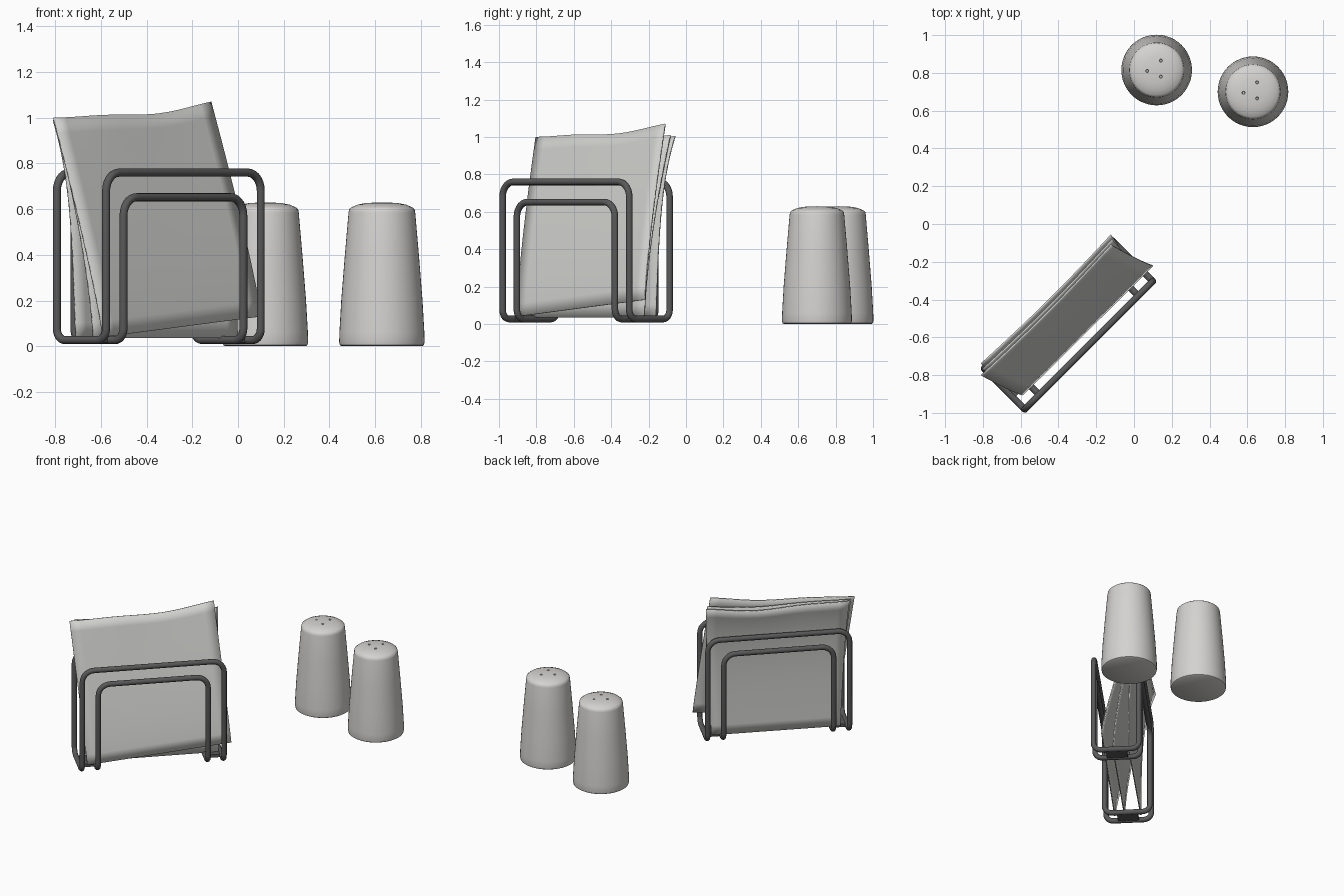
import bpy, bmesh, math
from mathutils import Vector

if "Cube" in bpy.data.objects:
    bpy.data.objects.remove(bpy.data.objects["Cube"])


def material(name, c):
    m = bpy.data.materials.new(name)
    m.diffuse_color = (*c, 1)
    m.use_nodes = True
    m.node_tree.nodes["Principled BSDF"].inputs["Base Color"].default_value = m.diffuse_color
    return m


metal = material("dark_metal", (0.10, 0.10, 0.10))
ceramic = material("ceramic_white", (0.66, 0.65, 0.63))
paper = material("napkin_white", (0.64, 0.64, 0.62))
K = math.sqrt(0.5)


# Holder frame of reference: u along its width, n toward its front
def place(u, n, z):
    return Vector(((u + n) * K, (u - n) * K, z))


def mesh_object(name, bm, mat, smooth=True):
    bmesh.ops.recalc_face_normals(bm, faces=bm.faces)
    me = bpy.data.meshes.new(name)
    bm.to_mesh(me)
    bm.free()
    me.materials.append(mat)
    ob = bpy.data.objects.new(name, me)
    bpy.context.collection.objects.link(ob)
    if smooth:
        bpy.ops.object.select_all(action='DESELECT')
        ob.select_set(True)
        bpy.context.view_layer.objects.active = ob
        bpy.ops.object.shade_smooth_by_angle(angle=math.radians(40))
    return ob


# Wire loops: front arch, across the bottom, back arch, across the bottom
NF, NB, ZB, UC = 0.285, -0.02, 0.027, -0.623


def wire(name, half, top, r_top, r_bot):
    a, b = UC - half, UC + half
    keys = [(a, NF, ZB), (a, NF, top), (b, NF, top), (b, NF, ZB),
            (b, NB, ZB), (b, NB, top), (a, NB, top), (a, NB, ZB)]
    pts = [place(*k) for k in keys]
    path = []
    for i, p in enumerate(pts):
        r = r_top if p.z > 0.3 else r_bot
        d0 = (pts[i - 1] - p).normalized()
        d1 = (pts[(i + 1) % 8] - p).normalized()
        centre = p + (d0 + d1) * r
        for k in range(8):
            t = k / 7 * math.pi / 2
            path.append(centre - d1 * r * math.cos(t) - d0 * r * math.sin(t))
    cu = bpy.data.curves.new(name, 'CURVE')
    cu.dimensions = '3D'
    cu.bevel_depth = 0.018
    cu.bevel_resolution = 4
    sp = cu.splines.new('POLY')
    sp.points.add(len(path) - 1)
    for q, v in zip(sp.points, path):
        q.co = (*v, 1)
    sp.use_cyclic_u = True
    sp.use_smooth = True
    cu.materials.append(metal)
    bpy.context.collection.objects.link(bpy.data.objects.new(name, cu))


wire("outer_wire", 0.479, 0.76, 0.08, 0.05)
wire("inner_wire", 0.371, 0.652, 0.08, 0.05)

# Plates that join the two wires under each end
for side, name in ((-1, "left_foot_plate"), (1, "right_foot_plate")):
    bm = bmesh.new()
    bmesh.ops.create_cube(bm, size=1)
    for v in bm.verts:
        v.co = place(UC + side * 0.425 + v.co.x * 0.11,
                     (NF + NB) / 2 + v.co.y * 0.14, ZB + v.co.z * 0.022)
    mesh_object(name, bm, metal, False)


# Napkins: curved sheets between four corners given as (u, n, z)
def napkin(name, bl, br, tl, tr, power, sag):
    N = 14
    bm = bmesh.new()
    rows = []
    for j in range(N + 1):
        t = j / N
        row = []
        for i in range(N + 1):
            s = i / N
            lo = Vector(bl).lerp(Vector(br), s)
            hi = Vector(tl).lerp(Vector(tr), s)
            p = lo.lerp(hi, t)
            p.y = lo.y + (hi.y - lo.y) * t ** power
            # wave along the free top edge
            p.z -= sag * t ** 3 * math.sin(math.pi * s) * (1 + 0.5 * math.sin(2 * math.pi * (s - 0.5)))
            p.y += 0.012 * t ** 4 * math.sin(math.pi * s)
            row.append(bm.verts.new(place(*p)))
        rows.append(row)
    for j in range(N):
        for i in range(N):
            bm.faces.new((rows[j][i], rows[j][i + 1], rows[j + 1][i + 1], rows[j + 1][i]))
    ob = mesh_object(name, bm, paper)
    so = ob.modifiers.new("thickness", 'SOLIDIFY')
    so.thickness = 0.008
    so.offset = 0


napkin("front_napkin", (-1.057, 0.222, 0.04), (-0.085, 0.226, 0.13),
       (-1.138, -0.004, 1.0), (-0.163, -0.006, 1.07), 1.2, 0.022)
napkin("middle_napkin", (-1.05, 0.155, 0.035), (-0.16, 0.155, 0.035),
       (-1.11, -0.022, 0.99), (-0.14, -0.022, 1.01), 1.6, 0.02)
napkin("back_napkin", (-1.05, 0.046, 0.035), (-0.18, 0.05, 0.035),
       (-1.096, -0.048, 0.99), (-0.127, -0.044, 1.005), 4, 0.03)


# Shakers: lathed body with three holes cut in the cap
PROFILE = [(0, 0), (0.176, 0), (0.184, 0.005), (0.187, 0.018), (0.186, 0.06),
           (0.178, 0.2), (0.162, 0.4), (0.146, 0.585), (0.143, 0.6),
           (0.132, 0.609), (0.105, 0.62), (0.07, 0.627), (0, 0.63)]


def shaker(name, x, y):
    S = 48
    bm = bmesh.new()
    vs = [bm.verts.new((r, 0, z)) for r, z in PROFILE]
    es = [bm.edges.new(e) for e in zip(vs, vs[1:])]
    bmesh.ops.spin(bm, geom=vs + es, cent=(0, 0, 0), axis=(0, 0, 1),
                   angle=2 * math.pi, steps=S, use_duplicate=False)
    bmesh.ops.remove_doubles(bm, verts=bm.verts, dist=1e-5)
    ob = mesh_object(name, bm, ceramic)
    ob.location = (x, y, 0)
    cut = bmesh.new()
    for hx, hy in ((-0.05, -0.005), (0.022, 0.05), (0.022, -0.035)):
        made = bmesh.ops.create_cone(cut, cap_ends=True, segments=10, radius1=0.006,
                                     radius2=0.011, depth=0.06)
        bmesh.ops.translate(cut, verts=made["verts"], vec=(hx, hy, 0.63))
    cutter = mesh_object(name + "_hole_cutter", cut, ceramic, False)
    cutter.location = ob.location
    cutter.hide_render = True
    cutter.display_type = 'WIRE'
    b = ob.modifiers.new("holes", 'BOOLEAN')
    b.operation = 'DIFFERENCE'
    b.solver = 'EXACT'
    b.object = cutter


shaker("salt_shaker", 0.12, 0.815)
shaker("pepper_shaker", 0.63, 0.70)
